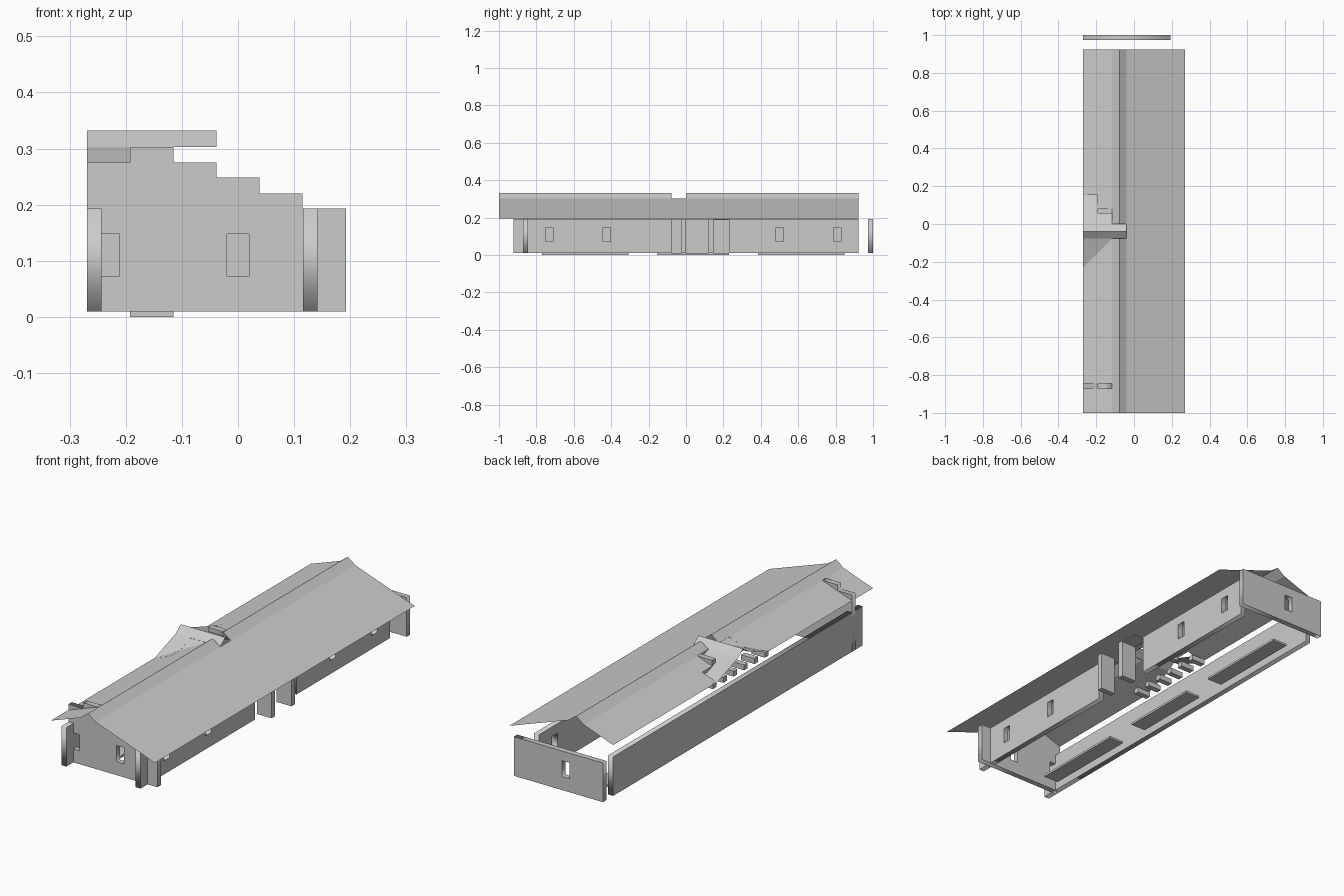
import bpy
from math import radians

if "Cube" in bpy.data.objects:
    bpy.data.objects.remove(bpy.data.objects["Cube"])

U = 1 / 13          # one floor tile
T = 0.026           # wall thickness
Z0, Z1 = 0.01, 0.193


def mesh(name, verts, faces):
    me = bpy.data.meshes.new(name)
    me.from_pydata(verts, [], faces)
    ob = bpy.data.objects.new(name, me)
    bpy.context.collection.objects.link(ob)
    return ob


def box(name, x0, x1, y0, y1, z0, z1):
    bpy.ops.mesh.primitive_cube_add(size=1, location=((x0 + x1) / 2, (y0 + y1) / 2, (z0 + z1) / 2))
    ob = bpy.context.object
    ob.name = name
    ob.scale = (x1 - x0, y1 - y0, z1 - z0)
    return ob


def wall(name, outline, windows, pos, along_y=False):
    """Extruded wall profile with rectangular window holes; pos = wall mid plane."""
    cu = bpy.data.curves.new(name, 'CURVE')
    cu.dimensions = '2D'
    cu.fill_mode = 'BOTH'
    cu.extrude = T / 2
    holes = [[(c - .02, .073), (c + .02, .073), (c + .02, .148), (c - .02, .148)] for c in windows]
    for loop in [outline] + holes:
        sp = cu.splines.new('POLY')
        sp.points.add(len(loop) - 1)
        for p, (a, b) in zip(sp.points, loop):
            p.co = (a, b, 0, 1)
        sp.use_cyclic_u = True
    ob = bpy.data.objects.new(name, cu)
    bpy.context.collection.objects.link(ob)
    ob.location = (pos, 0, 0) if along_y else (0, pos, 0)
    ob.rotation_euler = (radians(90), 0, radians(90) if along_y else 0)
    bpy.ops.object.select_all(action='DESELECT')
    ob.select_set(True)
    bpy.context.view_layer.objects.active = ob
    bpy.ops.object.convert(target='MESH')


def rect(a, b):
    return [(a, Z0), (b, Z0), (b, Z1), (a, Z1)]


# Front wall with stepped top, back wall, long side walls
steps = [.275, .303, .275, .248, .22, Z1]
front = [(2.5 * U, Z0), (-3.5 * U, Z0)]
for i, h in enumerate(steps):
    front += [((i - 3.5) * U, h), ((i - 2.5) * U, h)]
front = [p for i, p in enumerate(front) if p != front[i - 1]]
wall("front_wall", front, [-3 * U, 0], -.858)
wall("back_wall", rect(-3.5 * U, 2.5 * U), [-U], 1 - T / 2)
wall("left_wall", rect(-12 * U, 12 * U), [], -3.5 * U + T / 2, True)
wall("right_wall_front", rect(-12 * U, -U), [-9.5 * U, -5.5 * U], .1285, True)
wall("right_wall_back", rect(3 * U, 12 * U), [6.5 * U, 10.5 * U], .1285, True)

# Entrance side slabs and lintel plate
for y in (-T, .121):
    box("entrance_slab", 1.5 * U, 2.5 * U, y, y + T, Z0, Z1)
box("entrance_lintel", 1.5 * U, 2.5 * U, .147, 3 * U, .188, Z1)

# Floor plates below the walls
for a, b in ((-10, -4), (-2, 3), (5, 11)):
    box("floor_plate", -2.5 * U, -1.5 * U, a * U, b * U, 0, Z0)

# Small wall block poking through the roof
box("roof_wall_block", -2.5 * U, -1.5 * U, .055, .081, .26, .303)

# Stubs under the eave of the cross gable
for i in range(-3, 3):
    box("eave_stub", -3.45 * U, -2.55 * U, i * U, i * U + T, .225, .25)

# Thin roof sheets
D = .0275
ZL, ZM, ZH, ZR = .248, .275, .303, .332


def sheet(name, pts):
    return mesh(name, [(x * U, y * U, z) for x, y, z in pts], [range(len(pts))])


def slope(name, xa, za, xb, zb, y0, y1):
    sheet(name, [(xa, y0, za), (xb, y0, zb), (xb, y1, zb), (xa, y1, za)])


slope("right_roof", -.5, ZH, 3.5, .194, -13, 12)
for y0, y1 in ((-13, -1), (0, 12)):
    slope("ridge_right", -1, ZR, -.5, ZH, y0, y1)
    slope("ridge_left", -1.5, ZH, -1, ZR, y0, y1)
for y0, y1 in ((-13, -2), (1, 12)):
    slope("left_roof_upper", -2.5, ZM, -1.5, ZH, y0, y1)
for y0, y1 in ((-13, -3), (2, 12)):
    slope("left_roof_lower", -3.5, ZL, -2.5, ZM, y0, y1)

# Cross gable: cap, its slopes and the valleys
sheet("gable_cap_front", [(-3.5, -1, ZH), (-.5, -1, ZH), (-.5, -.5, ZR), (-3.5, -.5, ZR)])
sheet("gable_cap_back", [(-3.5, -.5, ZR), (-.5, -.5, ZR), (-.5, 0, ZH), (-3.5, 0, ZH)])
sheet("gable_slope_back", [(-3.5, 0, ZH), (-2.5, 0, ZH), (-2.5, 2, ZL), (-3.5, 2, ZL)])
sheet("gable_slope_inner", [(-2.5, 0, ZH), (-1.5, 0, ZH), (-1.5, 1, ZM), (-2.5, 1, ZM)])
sheet("gable_slope_front", [(-3.5, -2, ZM), (-2.5, -2, ZM), (-2.5, -1, ZH), (-3.5, -1, ZH)])
for x, y, z in ((-2.5, -2, ZM), (-3.5, -3, ZL)):
    v = [(x, y, z), (x + 1, y, z + D), (x + 1, y + 1, z + D), (x, y + 1, z + D)]
    mesh("roof_valley", [(a * U, b * U, c) for a, b, c in v], [(0, 1, 2), (0, 2, 3)])
